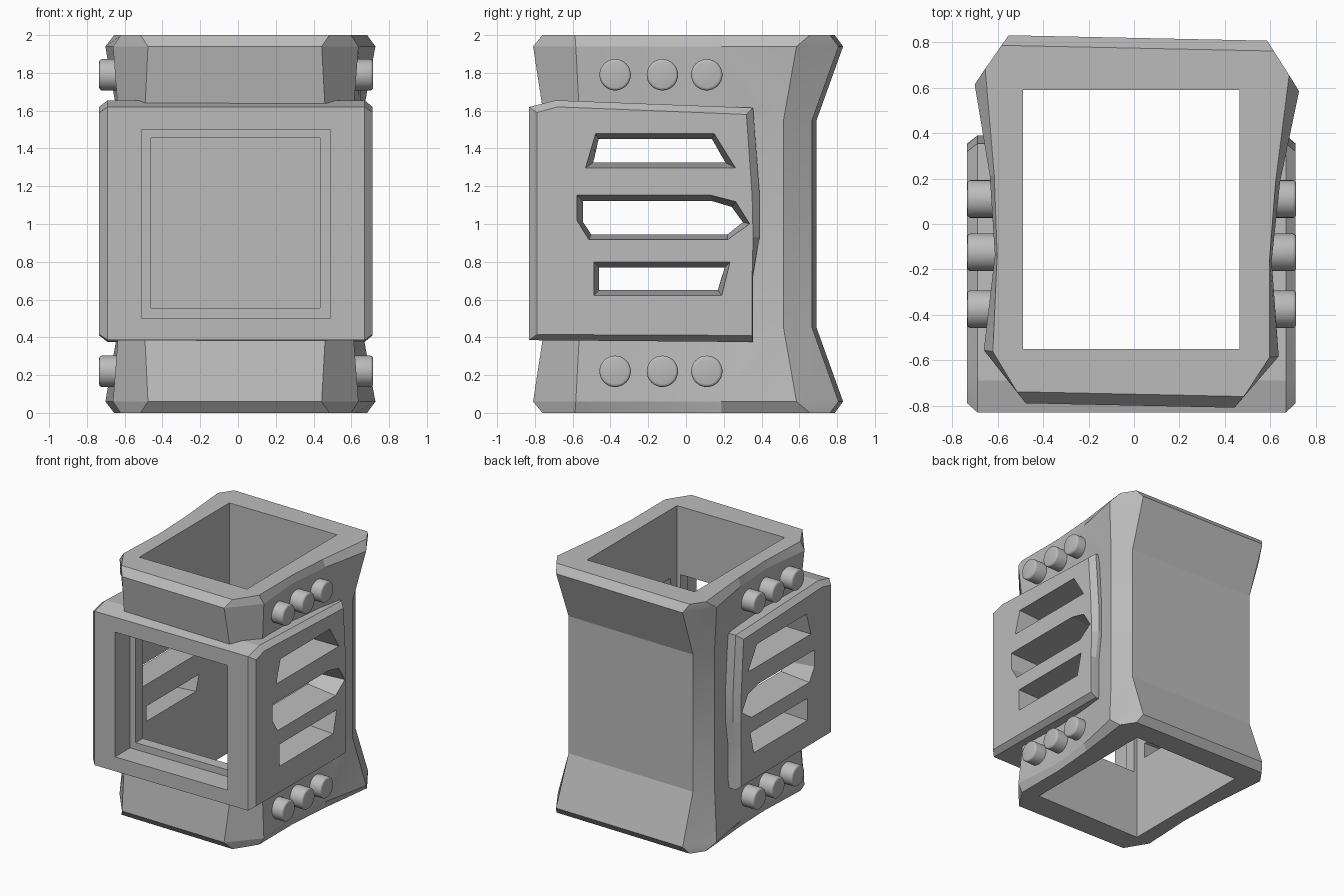
import bpy, bmesh, math
from mathutils import Matrix

old = bpy.data.objects.get("Cube")
if old:
    bpy.data.objects.remove(old, do_unlink=True)

GREY = (0.5, 0.5, 0.5, 1.0)
mat = bpy.data.materials.new("plain grey")
mat.use_nodes = True
mat.diffuse_color = GREY
mat.node_tree.nodes["Principled BSDF"].inputs["Base Color"].default_value = GREY


def finish(name, bm):
    bmesh.ops.recalc_face_normals(bm, faces=bm.faces)
    me = bpy.data.meshes.new(name)
    bm.to_mesh(me)
    bm.free()
    me.materials.append(mat)
    ob = bpy.data.objects.new(name, me)
    bpy.context.scene.collection.objects.link(ob)
    return ob


def loft(name, rings, turn=0.0):
    """Closed solid through rings of equal length."""
    bm = bmesh.new()
    loops = [[bm.verts.new(p) for p in ring] for ring in rings]
    n = len(loops[0])
    for a, b in zip(loops, loops[1:]):
        for i in range(n):
            j = (i + 1) % n
            bm.faces.new((a[i], a[j], b[j], b[i]))
    bm.faces.new(loops[0])
    bm.faces.new(loops[-1])
    bmesh.ops.rotate(bm, verts=bm.verts, cent=(0, 0, 0),
                     matrix=Matrix.Rotation(turn, 3, 'Z'))
    return finish(name, bm)


def box(name, x0, x1, y0, y1, z0, z1):
    return loft(name, [[(x0, y0, z), (x1, y0, z), (x1, y1, z), (x0, y1, z)]
                       for z in (z0, z1)])


def side_loft(name, sections):
    """Loft of (x, [(y, z), ...]) sections."""
    return loft(name, [[(x, y, z) for y, z in pts] for x, pts in sections])


def boolean(target, tool, operation):
    mod = target.modifiers.new(operation, 'BOOLEAN')
    mod.operation = operation
    mod.solver = 'EXACT'
    mod.object = tool
    bpy.context.view_layer.objects.active = target
    bpy.ops.object.modifier_apply(modifier=mod.name)
    bpy.data.objects.remove(tool, do_unlink=True)


def smooth(ob, angle):
    bpy.ops.object.select_all(action='DESELECT')
    ob.select_set(True)
    bpy.context.view_layer.objects.active = ob
    bpy.ops.object.shade_smooth_by_angle(angle=math.radians(angle))


# Flared body: half outlines at the rim, the lip and the waist
rim = [(.50, -.75), (.61, -.575), (.60, -.15), (.62, .2), (.67, .67), (.60, .775)]
lip = [(.46, -.80), (.65, -.57), (.61, -.15), (.64, .2), (.715, .6), (.57, .82)]
waist = [(.48, -.74), (.62, -.55), (.60, -.15), (.615, .2), (.645, .53), (.56, .68)]
levels = [(0, rim), (.06, lip), (.45, waist), (1.55, waist), (1.94, lip), (2, rim)]
body = loft("body", [[(x, y, z) for x, y in half] + [(-x, y, z) for x, y in half[::-1]]
                     for z, half in levels], math.radians(-1.2))

# Front cover wrapping round the sides, chamfered on its outer edges
core = [(-.83, .385), (-.83, 1.62), (-.69, 1.655), (.355, 1.615),
        (.39, 1.15), (.39, .93), (.355, .72), (.355, .375)]
face = [(-.79, .415), (-.79, 1.59), (-.68, 1.62), (.32, 1.58),
        (.35, 1.15), (.355, .93), (.35, .72), (.35, .41)]
cover = side_loft("cover", [(-.735, face), (-.69, core), (.67, core), (.712, face)])
boolean(body, cover, 'UNION')

# Hollow tube and stepped front window
boolean(body, box("cavity", -.49, .465, -.55, .59, -.5, 2.5), 'DIFFERENCE')
boolean(body, box("window_recess", -.51, .49, -1, -.64, .5, 1.5), 'DIFFERENCE')
boolean(body, box("window", -.46, .435, -1, -.3, .555, 1.455), 'DIFFERENCE')

# Tapered side slots as (outer, inner) outlines
slots = [
    ([(-.48, 1.48), (.15, 1.48), (.265, 1.295), (-.535, 1.295)],
     [(-.46, 1.445), (.135, 1.445), (.2, 1.33), (-.485, 1.33)]),
    ([(-.58, 1.155), (.13, 1.155), (.265, 1.12), (.34, 1.0), (.22, .915),
      (-.515, .915), (-.58, 1.02)],
     [(-.54, 1.115), (.14, 1.115), (.24, 1.085), (.295, 1.01), (.22, .95),
      (-.5, .95), (-.54, 1.01)]),
    ([(-.49, .8), (.235, .8), (.19, .62), (-.49, .62)],
     [(-.455, .765), (.2, .765), (.165, .655), (-.455, .655)]),
]
for outer, inner in slots:
    boolean(body, side_loft("slot", [(-.75, outer), (-.44, inner), (.42, inner), (.73, outer)]),
            'DIFFERENCE')
body.name = "housing"
smooth(body, 14)

# Round studs above and below the cover on both sides
for side, word, reach in ((1, "left", .715), (-1, "right", .735)):
    for z in (.22, 1.79):
        for k, y in enumerate((-.375, -.125, .11)):
            bm = bmesh.new()
            bmesh.ops.create_cone(bm, cap_ends=True, segments=32, radius1=.083,
                                  radius2=.083, depth=reach - .55)
            caps = [e for e in bm.edges if all(v.co.z > 0 for v in e.verts)]
            bmesh.ops.bevel(bm, geom=caps, offset=.015, segments=3, profile=.5,
                            affect='EDGES')
            bmesh.ops.transform(bm, verts=bm.verts, matrix=Matrix.Translation(
                (side * (reach + .55) / 2, y, z)) @ Matrix.Rotation(side * math.pi / 2, 4, 'Y'))
            row = "upper" if z > 1 else "lower"
            smooth(finish(f"{row}_{word}_stud_{k + 1}", bm), 35)
